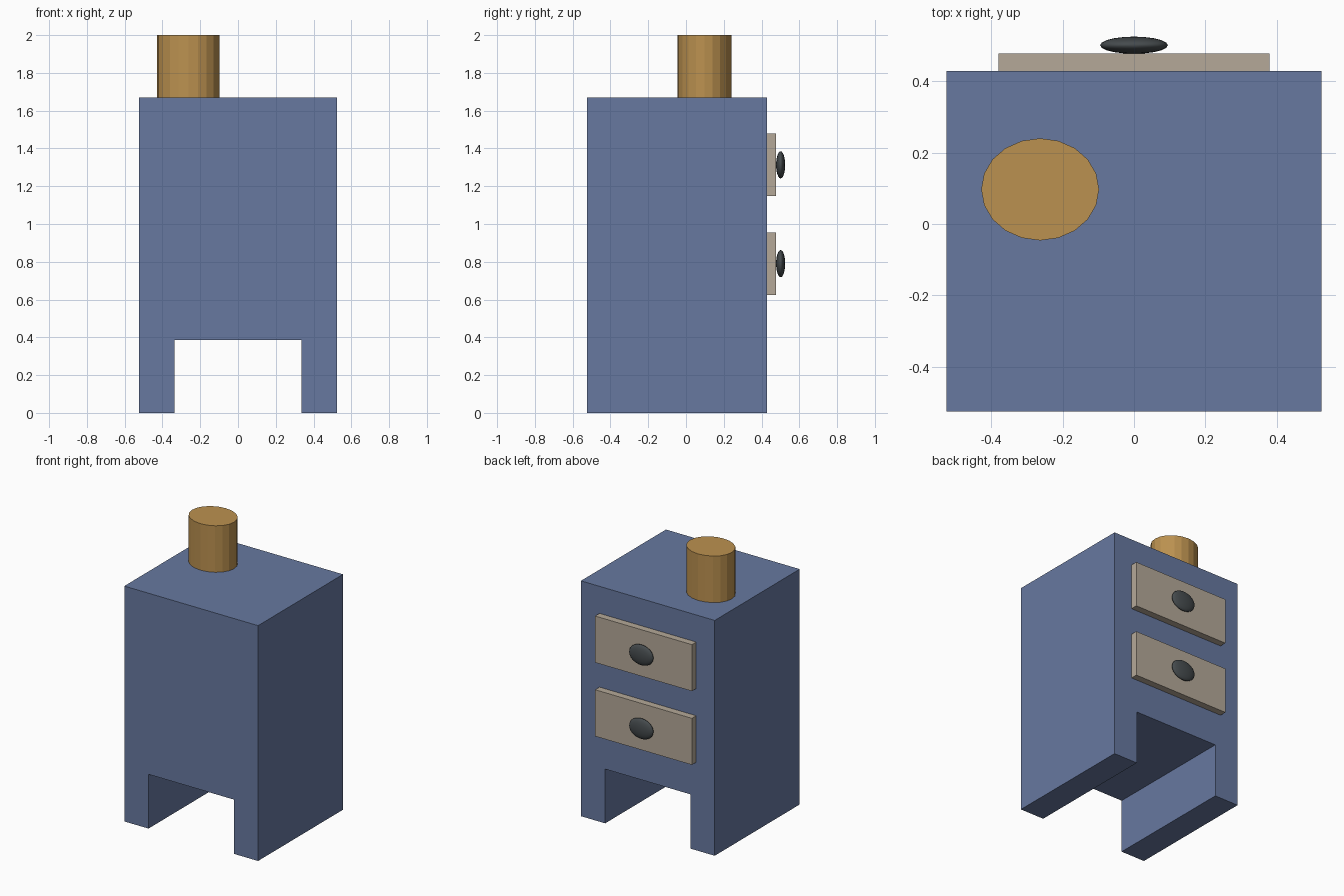
import bpy
import bmesh
from mathutils import Matrix, Vector

if "Cube" in bpy.data.objects:
    bpy.data.objects.remove(bpy.data.objects["Cube"], do_unlink=True)


def material(name, rgb):
    mat = bpy.data.materials.new(name)
    mat.use_nodes = True
    mat.diffuse_color = (*rgb, 1)
    mat.node_tree.nodes["Principled BSDF"].inputs["Base Color"].default_value = (*rgb, 1)
    return mat


blue = material("slate blue", (0.136, 0.19, 0.352))
tan = material("pale wood", (0.46, 0.395, 0.315))
orange = material("amber", (0.5, 0.285, 0.08))
dark = material("dark metal", (0.06, 0.07, 0.075))


def finish(name, bm, mat):
    bmesh.ops.recalc_face_normals(bm, faces=bm.faces)
    mesh = bpy.data.meshes.new(name)
    bm.to_mesh(mesh)
    bm.free()
    mesh.materials.append(mat)
    obj = bpy.data.objects.new(name, mesh)
    bpy.context.collection.objects.link(obj)
    return obj


def placed(center, size):
    return Matrix.Translation(center) @ Matrix.Diagonal((*size, 1))


# Cabinet: arch-shaped front outline extruded from front to back
half = [(0.525, 1.67), (0.525, 0), (0.335, 0), (0.335, 0.385)]
outline = half + [(-x, z) for x, z in reversed(half)]
bm = bmesh.new()
face = bm.faces.new([bm.verts.new((x, -0.525, z)) for x, z in outline])
result = bmesh.ops.extrude_face_region(bm, geom=[face])
moved = [v for v in result["geom"] if isinstance(v, bmesh.types.BMVert)]
bmesh.ops.translate(bm, verts=moved, vec=Vector((0, 0.953, 0)))
finish("cabinet_body", bm, blue)

# Two drawers on the back side, each with a flattened round knob
for label, z in (("lower", 0.79), ("upper", 1.313)):
    bm = bmesh.new()
    bmesh.ops.create_cube(bm, size=1, matrix=placed((0, 0.452, z), (0.76, 0.05, 0.33)))
    finish(label + "_drawer", bm, tan)

    bm = bmesh.new()
    bmesh.ops.create_uvsphere(bm, u_segments=20, v_segments=12, radius=1,
                              matrix=placed((0, 0.501, z), (0.095, 0.024, 0.072)))
    for f in bm.faces:
        f.smooth = True
    finish(label + "_knob", bm, dark)

# Slightly oval lamp standing on top
bm = bmesh.new()
bmesh.ops.create_cone(bm, cap_ends=True, segments=20, radius1=1, radius2=1, depth=1,
                      matrix=placed((-0.263, 0.097, 1.835), (0.165, 0.143, 0.33))
                      @ Matrix.Rotation(0, 4, "Z"))
finish("lamp", bm, orange)
